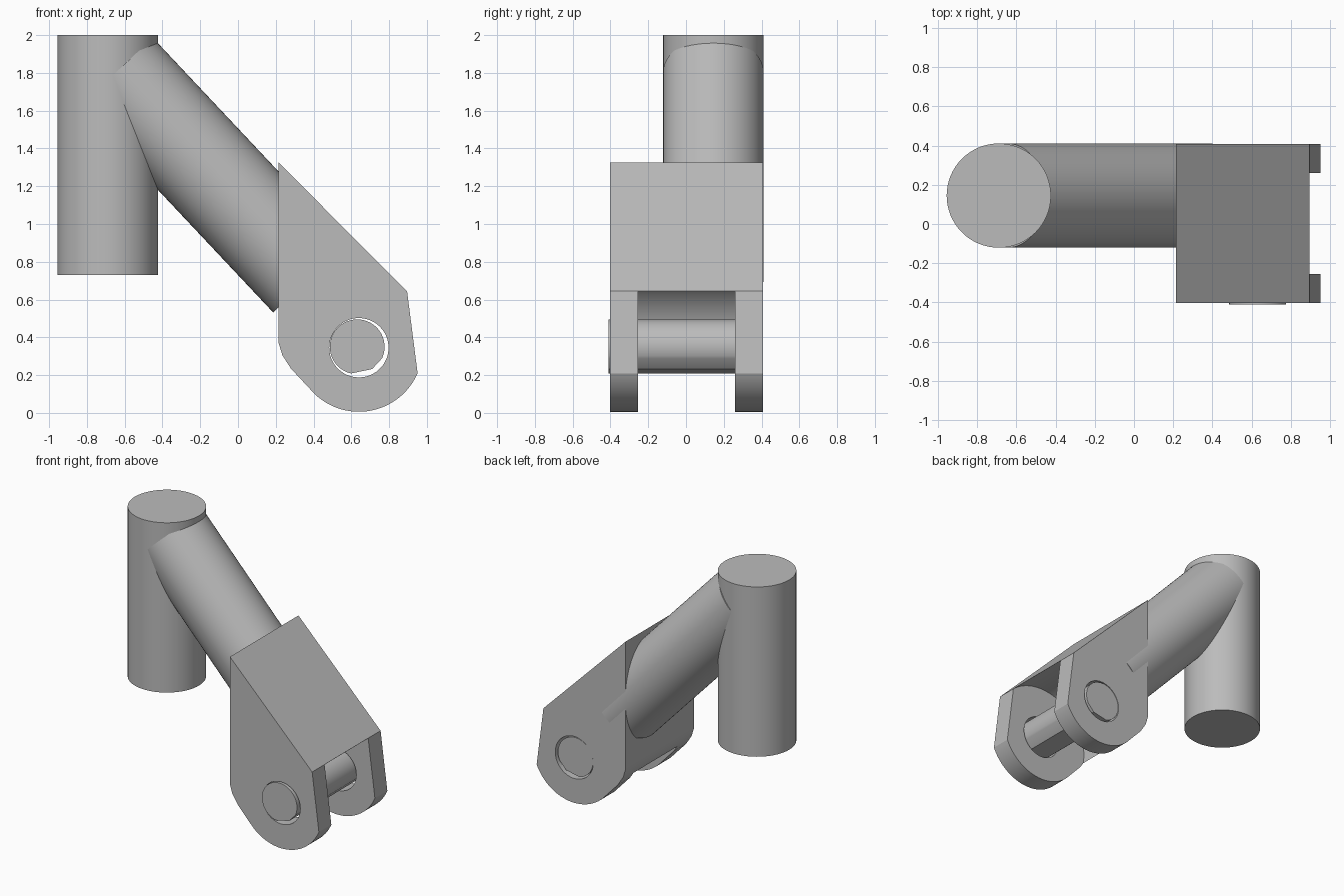
import bpy
import bmesh
import math
from mathutils import Vector

cube = bpy.data.objects.get("Cube")
if cube:
    bpy.data.objects.remove(cube, do_unlink=True)

grey = bpy.data.materials.new("plain_grey")
grey.use_nodes = True
colour = (0.5, 0.5, 0.5, 1)
grey.diffuse_color = colour
grey.node_tree.nodes["Principled BSDF"].inputs["Base Color"].default_value = colour

PIN = (0.64, 0.345)      # pivot axis in x, z
TUBE_Y = 0.145
TUBE_R = 0.266


def arc(centre, radius, start, end, steps):
    """Points (x, z) along an arc, angles in degrees."""
    points = []
    for i in range(steps + 1):
        a = math.radians(start + (end - start) * i / steps)
        points.append((centre[0] + radius * math.cos(a), centre[1] + radius * math.sin(a)))
    return points


def extrude_y(name, outline, y0, y1):
    """Solid made from an x, z outline pulled along y."""
    bm = bmesh.new()
    face = bm.faces.new([bm.verts.new((x, y0, z)) for x, z in outline])
    moved = bmesh.ops.extrude_face_region(bm, geom=[face])["geom"]
    verts = [g for g in moved if isinstance(g, bmesh.types.BMVert)]
    bmesh.ops.translate(bm, verts=verts, vec=(0, y1 - y0, 0))
    bmesh.ops.recalc_face_normals(bm, faces=bm.faces)
    mesh = bpy.data.meshes.new(name)
    bm.to_mesh(mesh)
    bm.free()
    obj = bpy.data.objects.new(name, mesh)
    bpy.context.collection.objects.link(obj)
    mesh.materials.append(grey)
    return obj


def tube(name, start, end, radius):
    """Closed cylinder between two points."""
    start, end = Vector(start), Vector(end)
    axis = end - start
    bpy.ops.mesh.primitive_cylinder_add(vertices=64, radius=radius, depth=axis.length,
                                        location=(start + end) / 2)
    obj = bpy.context.object
    obj.name = name
    obj.rotation_euler = axis.to_track_quat("Z", "Y").to_euler()
    obj.data.materials.append(grey)
    return obj


def smooth(obj):
    bpy.ops.object.select_all(action="DESELECT")
    obj.select_set(True)
    bpy.context.view_layer.objects.active = obj
    bpy.ops.object.shade_smooth_by_angle(angle=math.radians(25))


def cut(obj, cutter):
    cutter.hide_render = True
    mod = obj.modifiers.new("cut", "BOOLEAN")
    mod.operation = "DIFFERENCE"
    mod.solver = "EXACT"
    mod.object = cutter
    bpy.context.view_layer.objects.active = obj
    bpy.ops.object.modifier_apply(modifier=mod.name)
    bpy.data.objects.remove(cutter, do_unlink=True)


# Upright post and sloping arm
post = tube("upright_post", (-0.69, TUBE_Y, 0.73), (-0.69, TUBE_Y, 2.0), TUBE_R)
arm = tube("sloping_arm", (-0.645, TUBE_Y, 1.804), (0.38, TUBE_Y, 0.714), TUBE_R)

# Fork bracket: rounded side outline, slot between the cheeks, pin holes
outline = [(0.215, 1.325), (0.215, 0.37), (0.235, 0.305), (0.28, 0.235)]
outline += arc(PIN, 0.339, -133.5, -23.5, 28)
outline += [(0.895, 0.645)]
fork = extrude_y("fork_bracket", outline, -0.402, 0.407)
cut(fork, extrude_y("slot_cutter", arc(PIN, 0.393, 0, 355, 71), -0.255, 0.26))
cut(fork, extrude_y("hole_cutter", arc(PIN, 0.157, 0, 354, 59), -0.6, 0.6))

# Pivot pin with a flattened underside
pin_outline = arc((0.631, 0.35), 0.145, -25, 257, 48) + [(0.71, 0.232)]
pin = extrude_y("pivot_pin", pin_outline, -0.411, 0.405)

for part in (post, arm, fork, pin):
    smooth(part)
